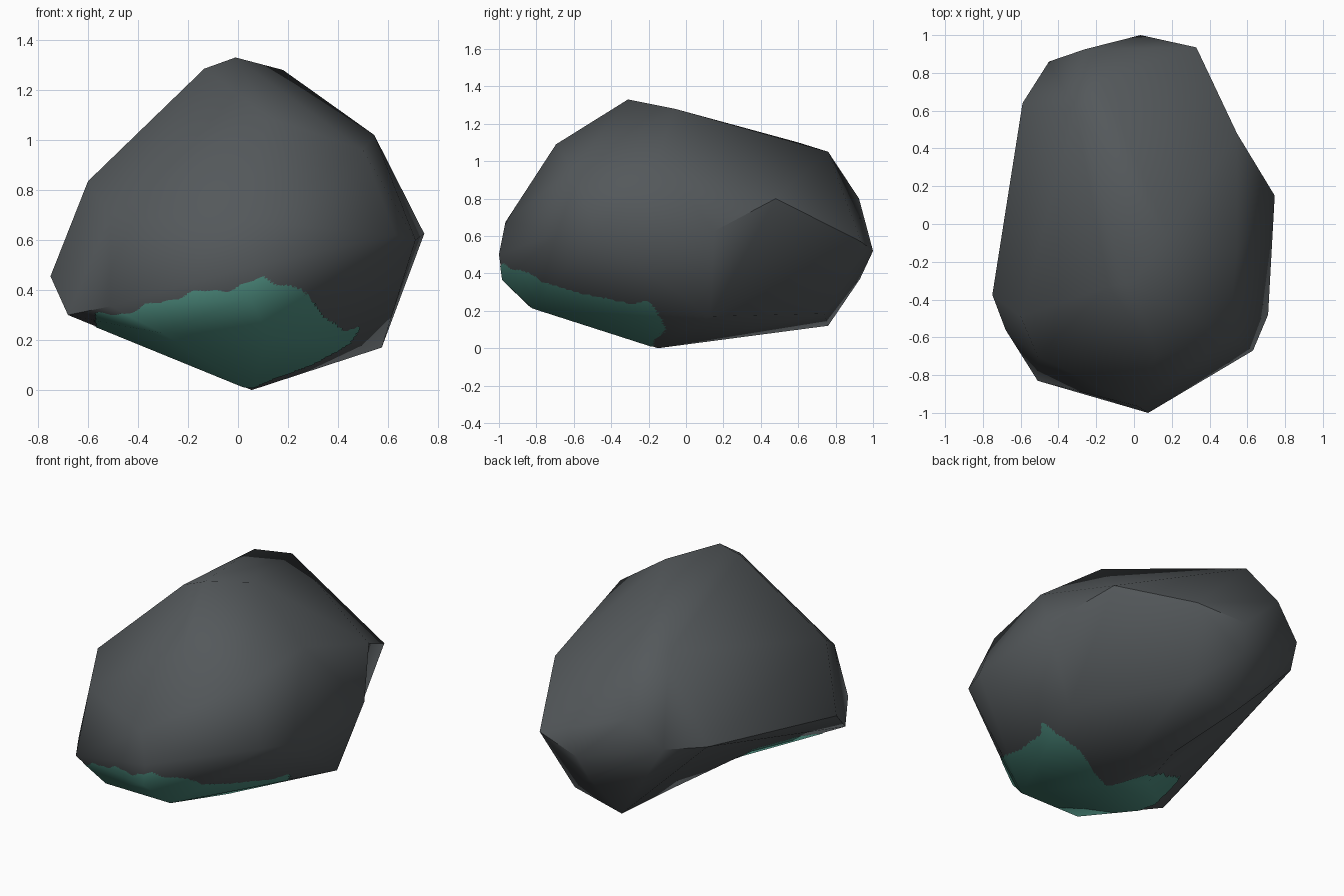
import bpy, bmesh, math
from mathutils import Vector

if "Cube" in bpy.data.objects:
    bpy.data.objects.remove(bpy.data.objects["Cube"])


def material(name, rgb):
    m = bpy.data.materials.new(name)
    m.diffuse_color = (*rgb, 1)
    m.use_nodes = True
    m.node_tree.nodes["Principled BSDF"].inputs["Base Color"].default_value = m.diffuse_color
    return m


stone = material("dark_stone", (0.088, 0.098, 0.104))
moss = material("green_moss", (0.085, 0.30, 0.24))

# Corner points of the boulder
FOOT, BACK_FOOT = (0.055, -0.15, 0.0), (-0.1, 0.76, 0.12)
LEFT_FOOT, LEFT_BACK = (-0.68, -0.56, 0.30), (-0.59, 0.64, 0.61)
RIGHT, RIGHT_BACK, SHOULDER = (0.745, 0.15, 0.625), (0.33, 0.935, 0.57), (0.545, 0.48, 0.8)
HOLLOW_FRONT, HOLLOW_BACK = (-0.30, -0.233, 0.185), (-0.073, 0.26, 0.068)
crown = [(-0.01, -0.31, 1.33), (0.18, -0.06, 1.28), (-0.135, -0.33, 1.285),
         (0.545, -0.15, 1.02), (-0.17, 0.76, 1.05), (-0.31, 0.6, 1.1),
         (0.12, -0.695, 1.09), (0.5, -0.6, 0.96)]
waist = [(0.075, -1.0, 0.5), RIGHT, RIGHT_BACK, SHOULDER,
         (-0.6, -0.49, 0.835), (-0.51, -0.7, 0.7), (-0.75, -0.375, 0.455),
         (0.035, 1.0, 0.52), (-0.45, 0.86, 0.64), (-0.26, 0.925, 0.8),
         (0.63, -0.67, 0.62), (0.71, -0.48, 0.6), (0.02, -0.965, 0.675)]
base = [(0.575, 0.13, 0.17), (-0.51, -0.83, 0.335), (-0.30, -0.84, 0.23),
        (0.12, -0.82, 0.215), (0.05, -0.98, 0.365), (0.0, 0.93, 0.37),
        (0.23, 0.74, 0.185), FOOT, BACK_FOOT, LEFT_FOOT, LEFT_BACK]

# Boulder: hull of the corner points
bm = bmesh.new()
for p in crown + waist + base:
    bm.verts.new(p)
bmesh.ops.convex_hull(bm, input=bm.verts)
loose = [v for v in bm.verts if not v.link_faces]
bmesh.ops.delete(bm, geom=loose, context='VERTS')


def vert_at(p):
    return min(bm.verts, key=lambda v: (v.co - Vector(p)).length)


def dent(p, q, hollow=()):
    """Replace the ridge p-q by a hollow running across its two faces."""
    a, b = vert_at(p), vert_at(q)
    edge = bm.edges.get((a, b))
    if not edge or any(len(f.verts) != 3 for f in edge.link_faces):
        return
    c, d = [v for f in edge.link_faces for v in f.verts if v not in (a, b)]
    bmesh.ops.delete(bm, geom=[edge], context='EDGES')
    if hollow:
        path = [a] + [bm.verts.new(h) for h in hollow] + [b]
        for m, n in zip(path, path[1:]):
            bm.faces.new((c, m, n))
            bm.faces.new((d, n, m))
    else:
        bm.faces.new((a, c, d))
        bm.faces.new((c, b, d))


dent(BACK_FOOT, LEFT_FOOT, (HOLLOW_BACK, HOLLOW_FRONT))   # left of the underside
dent(RIGHT, RIGHT_BACK)                                   # back right flank
bmesh.ops.recalc_face_normals(bm, faces=bm.faces)


def make_object(name, mesh_bm, mat):
    mesh = bpy.data.meshes.new(name)
    mesh_bm.to_mesh(mesh)
    mesh.materials.append(mat)
    ob = bpy.data.objects.new(name, mesh)
    bpy.context.collection.objects.link(ob)
    bpy.ops.object.select_all(action='DESELECT')
    ob.select_set(True)
    bpy.context.view_layer.objects.active = ob
    bpy.ops.object.shade_smooth_by_angle(angle=math.radians(50))
    return ob


boulder = make_object("boulder", bm, stone)

# Moss: thin skin over the lower front with a ragged upper edge
EDGE = [(-0.57, 0.30), (-0.43, 0.315), (-0.2, 0.385), (0.0, 0.41), (0.1, 0.45),
        (0.25, 0.40), (0.37, 0.28), (0.43, 0.235), (0.54, 0.25)]


def moss_height(x):
    for (x0, z0), (x1, z1) in zip(EDGE, EDGE[1:]):
        if x0 <= x <= x1:
            return z0 + (z1 - z0) * (x - x0) / (x1 - x0)
    return -1


def mossy(c):
    ragged = 0.008 * math.sin(c.x * 31) + 0.004 * math.sin(c.x * 67 + 1)
    back = -0.1 - 0.8 * abs(c.z - 0.12)
    return c.y < back + ragged and c.z < moss_height(c.x) + ragged


high_faces = [f for f in bm.faces if min(v.co.z for v in f.verts) > 0.5]
bmesh.ops.delete(bm, geom=high_faces, context='FACES')
bmesh.ops.triangulate(bm, faces=bm.faces)
bmesh.ops.subdivide_edges(bm, edges=bm.edges, cuts=40, use_grid_fill=True)
bare = [f for f in bm.faces if not mossy(f.calc_center_median())]
bmesh.ops.delete(bm, geom=bare, context='FACES')
bm.normal_update()
for v in bm.verts:
    v.co += v.normal * 0.003
patch = make_object("moss_patch", bm, moss)
bm.free()

# Moss takes the soft shading of the boulder beneath
mod = patch.modifiers.new("boulder_shading", 'DATA_TRANSFER')
mod.object = boulder
mod.use_loop_data = True
mod.data_types_loops = {'CUSTOM_NORMAL'}
mod.loop_mapping = 'POLYINTERP_NEAREST'
